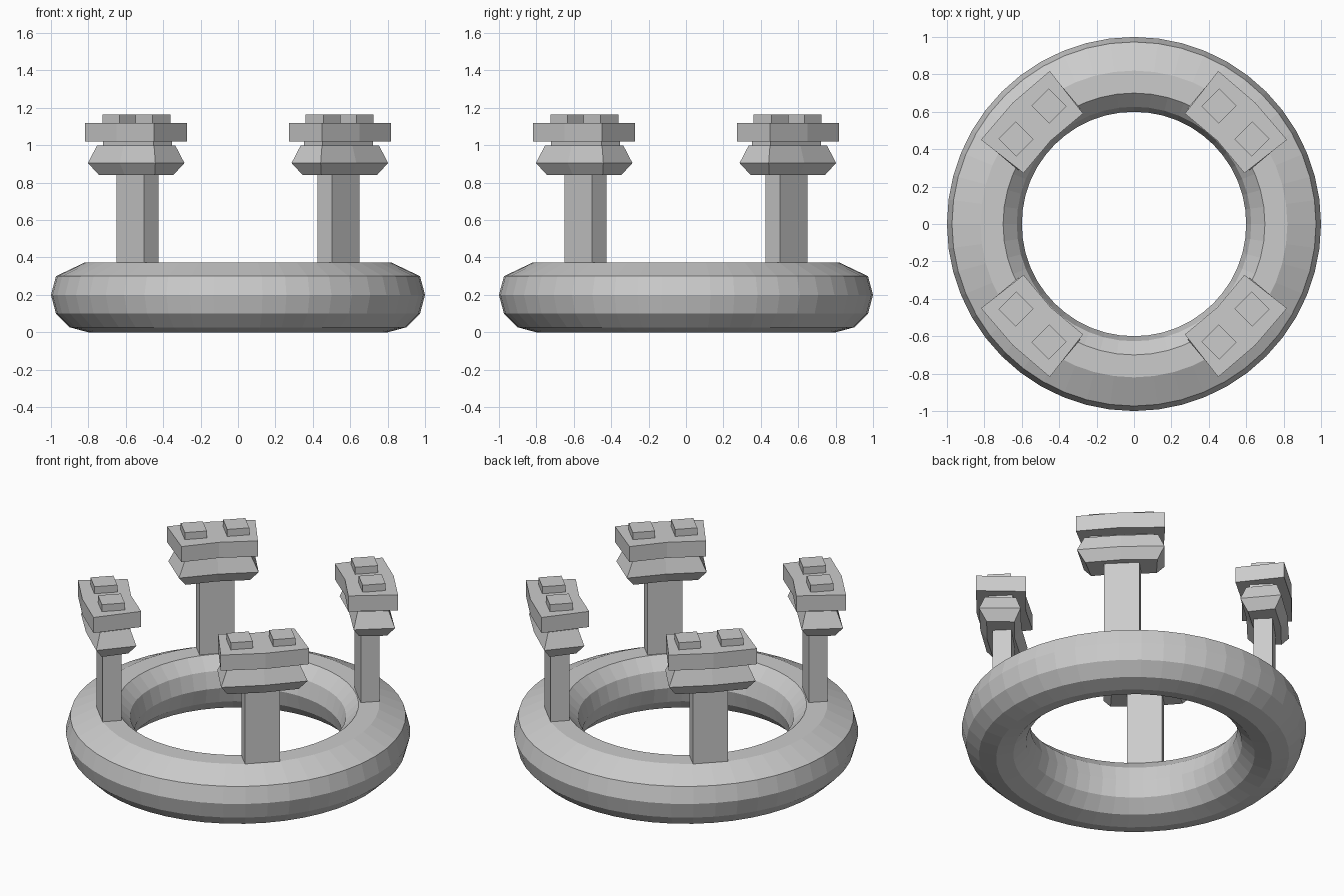
import bpy, bmesh, math
from mathutils import Matrix

cube = bpy.data.objects.get("Cube")
if cube:
    bpy.data.objects.remove(cube, do_unlink=True)

grey = bpy.data.materials.new("stone_grey")
grey.use_nodes = True
grey.diffuse_color = (0.6, 0.6, 0.6, 1)
grey.node_tree.nodes["Principled BSDF"].inputs["Base Color"].default_value = (0.6, 0.6, 0.6, 1)


def finish(name, bm):
    bmesh.ops.recalc_face_normals(bm, faces=bm.faces)
    mesh = bpy.data.meshes.new(name)
    bm.to_mesh(mesh)
    bm.free()
    mesh.materials.append(grey)
    obj = bpy.data.objects.new(name, mesh)
    bpy.context.collection.objects.link(obj)
    return obj


def loft(name, rings, turn):
    """Stack equal-sized rings of (radial, tangent, z) points into a closed solid."""
    bm = bmesh.new()
    loops = [[bm.verts.new(p) for p in ring] for ring in rings]
    n = len(loops[0])
    for low, high in zip(loops, loops[1:]):
        for i in range(n):
            j = (i + 1) % n
            bm.faces.new((low[i], low[j], high[j], high[i]))
    bm.faces.new(loops[0][::-1])
    bm.faces.new(loops[-1])
    bmesh.ops.transform(bm, matrix=Matrix.Rotation(turn, 4, "Z"), verts=bm.verts)
    return finish(name, bm)


def block(r, t, z, depth, width):
    """Rectangular ring of points centred at radius r and tangent offset t."""
    return [(r + a * depth / 2, t + b * width / 2, z)
            for a, b in ((-1, -1), (1, -1), (1, 1), (-1, 1))]


def bowed(z, inner, outer, w_in, w_out, bow):
    """Tapered ring with a slight outward bend along its middle."""
    return [(inner, -w_in / 2, z), (outer, -w_out / 2, z), (outer + bow, 0, z),
            (outer, w_out / 2, z), (inner, w_in / 2, z), (inner + bow, 0, z)]


# Base ring: twelve-sided section with a flattened top
SEGMENTS = 48
profile = [(0.8 + 0.2 * math.cos(math.radians(a)), 0.2 + 0.2 * math.sin(math.radians(a)))
           for a in range(120, 391, 30)] + [(0.82, 0.373)]
bm = bmesh.new()
loops = []
for s in range(SEGMENTS):
    a = math.tau * s / SEGMENTS
    loops.append([bm.verts.new((r * math.cos(a), r * math.sin(a), z)) for r, z in profile])
for s in range(SEGMENTS):
    a, b = loops[s], loops[(s + 1) % SEGMENTS]
    for i in range(len(profile)):
        j = (i + 1) % len(profile)
        bm.faces.new((a[i], b[i], b[j], a[j]))
finish("base_ring", bm)

# Four identical towers on the diagonals
R = 0.76
corners = {"back_left": 45, "back_right": 135, "front_right": 225, "front_left": 315}
for corner, degrees in corners.items():
    turn = math.radians(degrees)
    loft(corner + "_post", [block(R, 0, z, 0.11, 0.205) for z in (0.25, 0.84)], turn)
    # Flared collar with its ridge below the middle
    loft(corner + "_collar", [bowed(z, R - d / 2, R + d / 2, w - 0.03, w + 0.01, 0.015)
                              for z, d, w in ((0.84, 0.16, 0.41), (0.905, 0.24, 0.5),
                                              (1.0, 0.18, 0.42))], turn)
    loft(corner + "_neck", [block(R, 0, z, 0.14, 0.38) for z in (1.0, 1.02)], turn)
    loft(corner + "_slab", [bowed(z, 0.61, 0.897, 0.45, 0.52, 0.02)
                            for z in (1.02, 1.12)], turn)
    # Pair of square studs on the slab
    for side, t in (("a", -0.125), ("b", 0.125)):
        loft(f"{corner}_stud_{side}", [block(0.768, t, z, 0.135, 0.13)
                                       for z in (1.12, 1.165)], turn)
